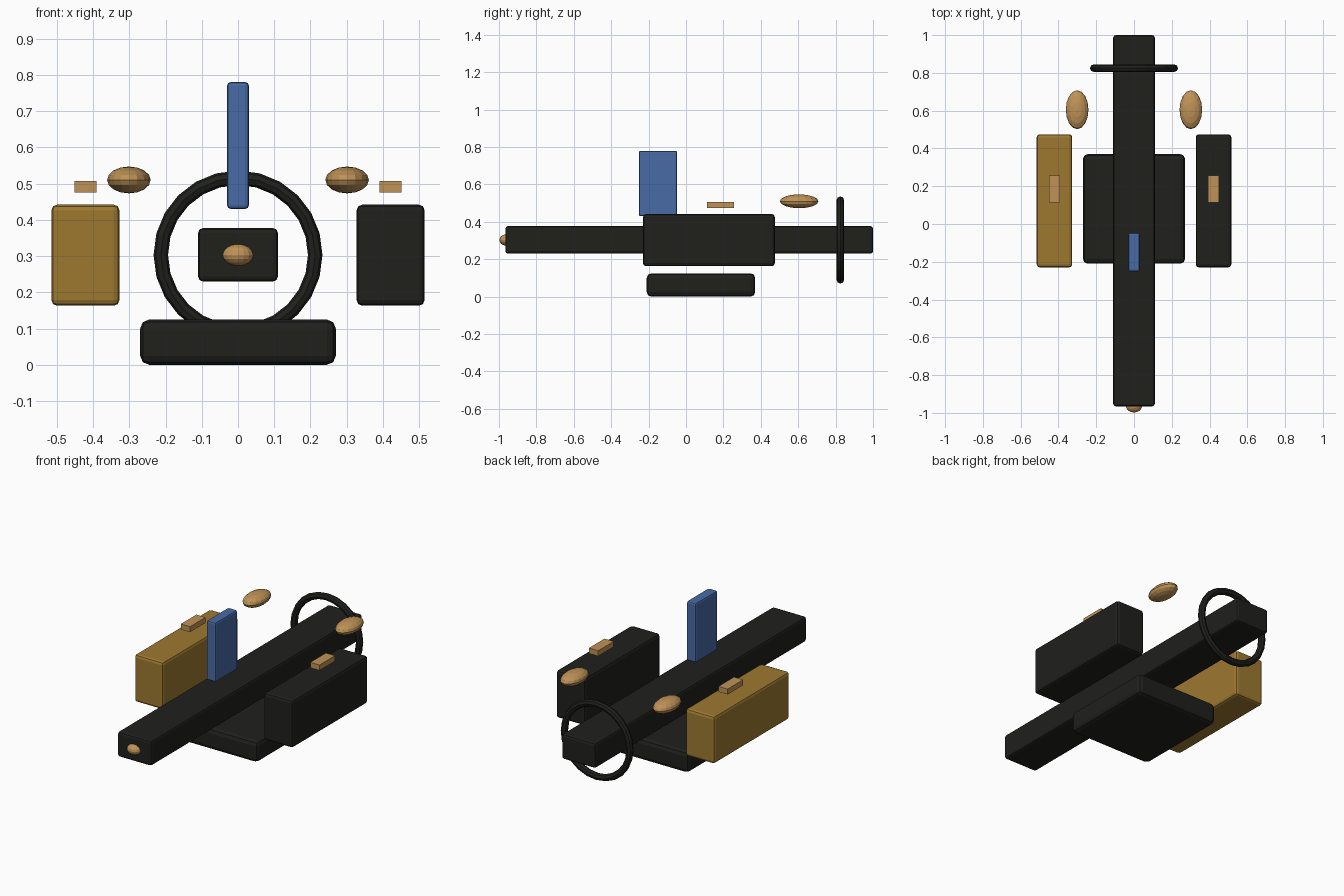
import bpy
from math import pi

if "Cube" in bpy.data.objects:
    bpy.data.objects.remove(bpy.data.objects["Cube"])


def material(name, rgb):
    m = bpy.data.materials.new(name)
    m.diffuse_color = (*rgb, 1)
    m.use_nodes = True
    m.node_tree.nodes["Principled BSDF"].inputs["Base Color"].default_value = m.diffuse_color
    return m


BLACK = material("black", (0.014, 0.015, 0.012))
GOLD = material("gold", (0.34, 0.19, 0.03))
BLUE = material("blue", (0.065, 0.145, 0.38))
TAN = material("tan", (0.52, 0.29, 0.095))


def finish(name, mat):
    ob = bpy.context.object
    ob.name = name
    ob.data.materials.append(mat)
    return ob


def box(name, lo, hi, mat, bevel=0.0):
    centre = [(a + b) / 2 for a, b in zip(lo, hi)]
    bpy.ops.mesh.primitive_cube_add(size=1, location=centre)
    ob = finish(name, mat)
    ob.scale = [b - a for a, b in zip(lo, hi)]
    bpy.ops.object.transform_apply(location=False, rotation=False, scale=True)
    if bevel:
        mod = ob.modifiers.new("bevel", 'BEVEL')
        mod.width = bevel
        mod.segments = 2
    return ob


def ellipsoid(name, centre, radii, mat):
    bpy.ops.mesh.primitive_uv_sphere_add(segments=16, ring_count=8, radius=1,
                                         location=centre)
    ob = finish(name, mat)
    ob.scale = radii
    return ob


# Central body: base slab, long beam and upright fin
box("base", (-0.27, -0.21, 0), (0.27, 0.37, 0.125), BLACK, 0.025)
box("beam", (-0.11, -0.965, 0.23), (0.11, 1.0, 0.377), BLACK, 0.013)
box("fin", (-0.03, -0.252, 0.43), (0.03, -0.047, 0.78), BLUE, 0.01)

# Nose light
ellipsoid("nose_light", (0, -0.962, 0.303), (0.043, 0.036, 0.03), TAN)

# Rear ring around the beam
bpy.ops.mesh.primitive_torus_add(major_segments=24, minor_segments=8,
                                 major_radius=0.213, minor_radius=0.02,
                                 location=(0, 0.825, 0.303),
                                 rotation=(pi / 2, 0, 0))
finish("rear_ring", BLACK)

# Side pods, tags and floating lamps, one set per side
for side, s, mat in (("left", -1, GOLD), ("right", 1, BLACK)):
    x = s * 0.421
    box(f"{side}_pod", (x - 0.094, -0.23, 0.163), (x + 0.094, 0.475, 0.442),
        mat, 0.016)
    box(f"{side}_tag", (x - 0.03, 0.113, 0.475), (x + 0.03, 0.257, 0.507), TAN)
    ellipsoid(f"{side}_lamp", (s * 0.301, 0.605, 0.51), (0.06, 0.103, 0.037), TAN)
